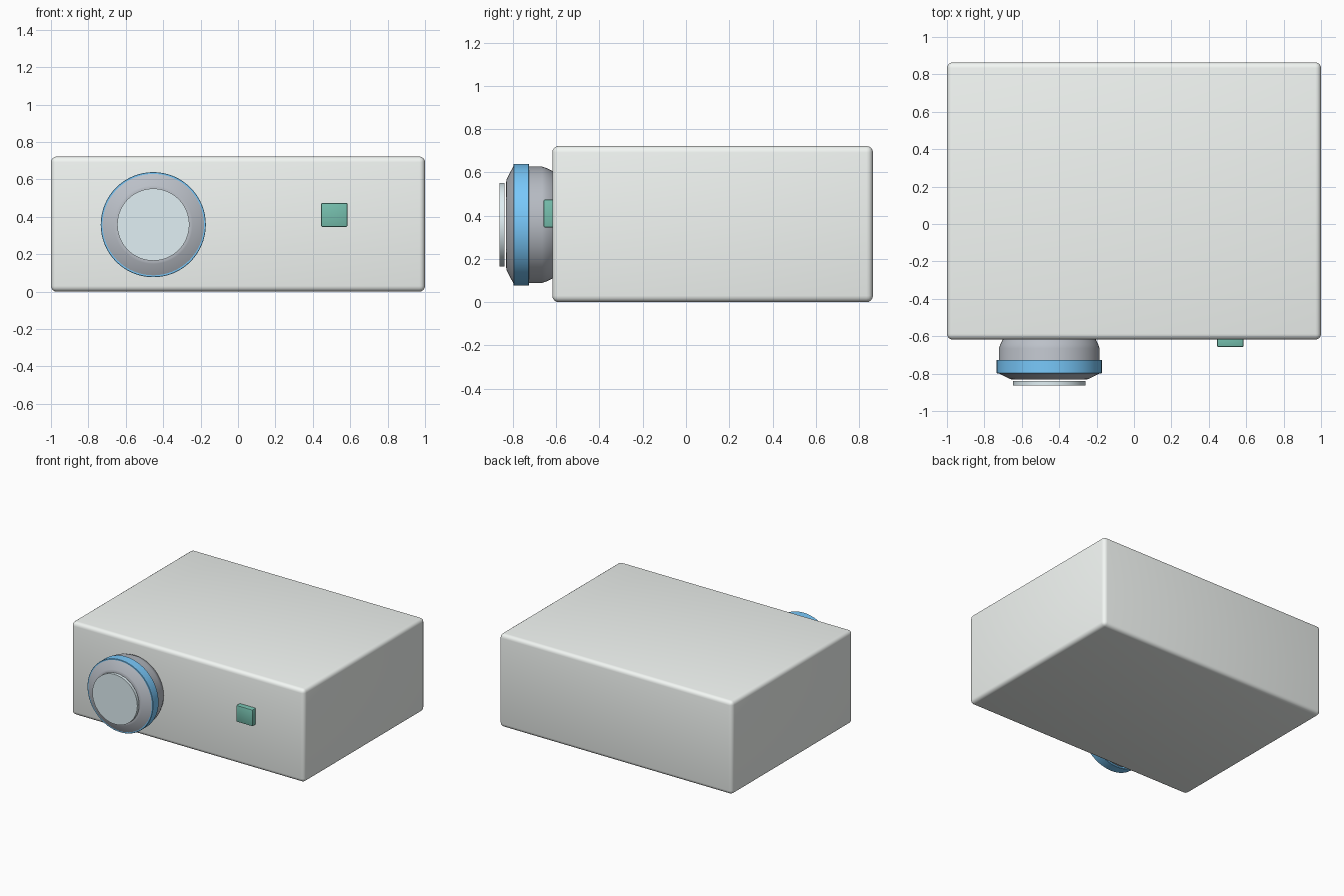
import bpy, bmesh, math

if "Cube" in bpy.data.objects:
    bpy.data.objects.remove(bpy.data.objects["Cube"])

CX, CZ = -0.453, 0.358  # lens axis


def colour(obj, name, rgb):
    mat = bpy.data.materials.new(name)
    mat.diffuse_color = (*rgb, 1)
    mat.use_nodes = True
    mat.node_tree.nodes["Principled BSDF"].inputs["Base Color"].default_value = mat.diffuse_color
    obj.data.materials.append(mat)


def finish(name, bm, angle):
    bmesh.ops.recalc_face_normals(bm, faces=bm.faces)
    mesh = bpy.data.meshes.new(name)
    bm.to_mesh(mesh)
    bm.free()
    obj = bpy.data.objects.new(name, mesh)
    bpy.context.collection.objects.link(obj)
    bpy.ops.object.select_all(action='DESELECT')
    obj.select_set(True)
    bpy.context.view_layer.objects.active = obj
    bpy.ops.object.shade_smooth_by_angle(angle=math.radians(angle))
    return obj


def rounded_box(name, lo, hi, radius, segments):
    bm = bmesh.new()
    bmesh.ops.create_cube(bm, size=1)
    for v in bm.verts:
        v.co = [(a + b) / 2 + c * (b - a) for a, b, c in zip(lo, hi, v.co)]
    bmesh.ops.bevel(bm, geom=bm.edges[:], offset=radius, segments=segments,
                    profile=0.5, affect='EDGES')
    return finish(name, bm, 40)


def turned(name, profile, closed=False, angle=40, sides=64):
    """Revolve (y, radius) points about the lens axis."""
    bm = bmesh.new()
    rings = []
    for y, r in profile:
        rings.append([bm.verts.new((CX + r * math.cos(2 * math.pi * i / sides), y,
                                    CZ + r * math.sin(2 * math.pi * i / sides)))
                      for i in range(sides)])
    pairs = list(zip(rings, rings[1:]))
    if closed:
        pairs.append((rings[-1], rings[0]))
    else:
        bm.faces.new(rings[0])
        bm.faces.new(rings[-1])
    for a, b in pairs:
        for i in range(sides):
            j = (i + 1) % sides
            bm.faces.new((a[i], a[j], b[j], b[i]))
    return finish(name, bm, angle)


# Main case
case = rounded_box("case", (-1, -0.618, 0), (1, 0.864, 0.722), 0.03, 4)
colour(case, "pale_grey", (0.9, 0.935, 0.91))

# Lens barrel with a flared front lip and tapered back
barrel = turned("lens_barrel", [(-0.831, 0.2), (-0.829, 0.21), (-0.797, 0.273), (-0.785, 0.269),
                                (-0.665, 0.269), (-0.645, 0.262), (-0.615, 0.247),
                                (-0.59, 0.22)], angle=70)
colour(barrel, "lens_grey", (0.5, 0.53, 0.58))

# Focus ring
ring = turned("focus_ring", [(-0.798, 0.26), (-0.798, 0.279), (-0.796, 0.281),
                             (-0.728, 0.281), (-0.726, 0.279), (-0.726, 0.26)], closed=True)
colour(ring, "blue", (0.19, 0.58, 0.96))

# Front glass disc
glass = turned("lens_glass", [(-0.863, 0.193), (-0.84, 0.193)])
colour(glass, "pale_glass", (0.75, 0.87, 0.91))

# Front sensor window
sensor = rounded_box("sensor_window", (0.445, -0.658, 0.346), (0.585, -0.59, 0.474), 0.006, 2)
colour(sensor, "green", (0.18, 0.52, 0.42))
